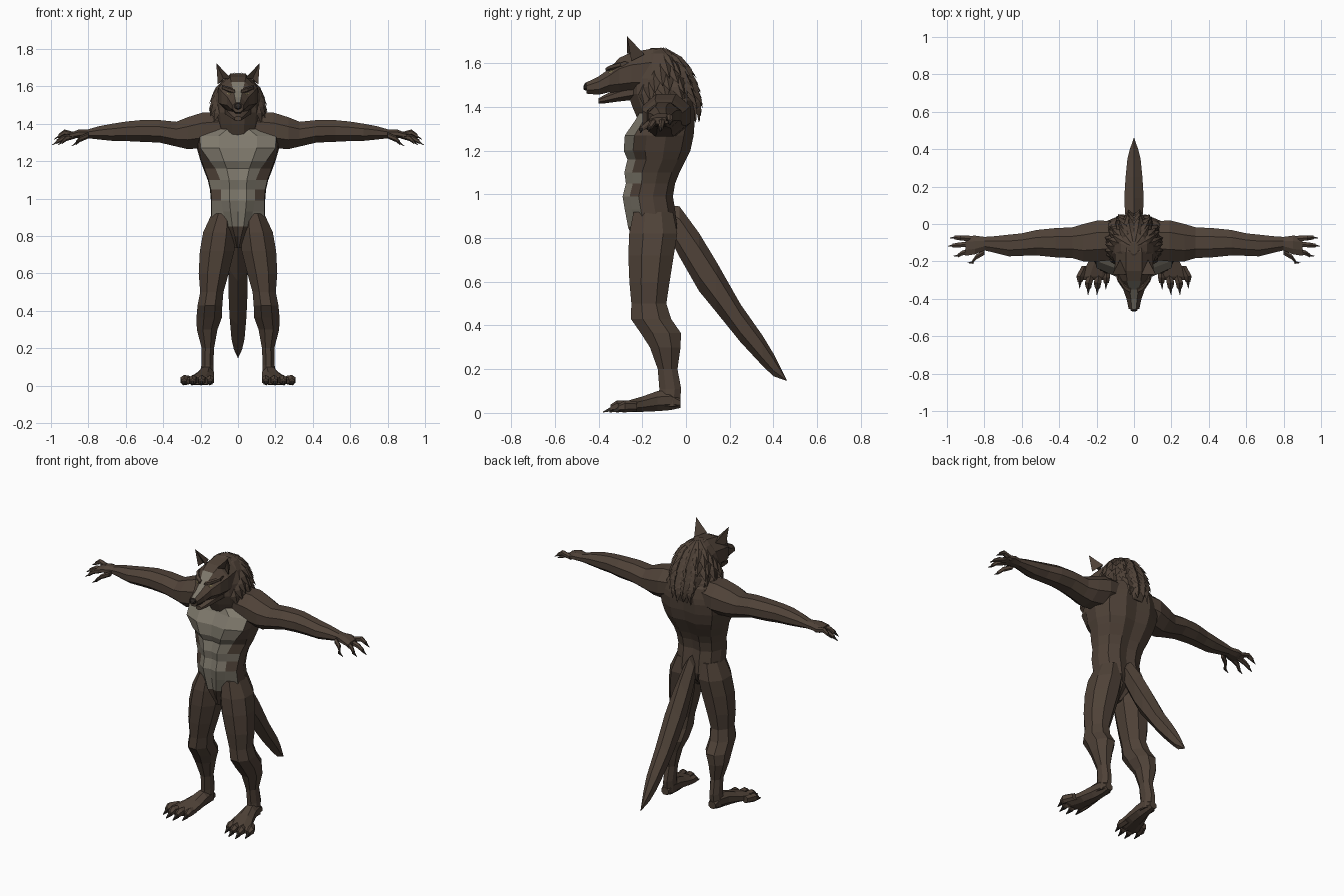
import bpy, bmesh, math
from mathutils import Vector

if "Cube" in bpy.data.objects:
    bpy.data.objects.remove(bpy.data.objects["Cube"])


def material(name, rgb):
    m = bpy.data.materials.new(name)
    m.use_nodes = True
    m.diffuse_color = (*rgb, 1)
    m.node_tree.nodes["Principled BSDF"].inputs["Base Color"].default_value = (*rgb, 1)
    return m


FUR = material("brown fur", (0.078, 0.054, 0.039))
PALE = material("pale grey fur", (0.21, 0.19, 0.15))
DARK = material("dark claw", (0.03, 0.024, 0.02))
EYE = material("pale eye", (0.4, 0.33, 0.16))


def finish(bm, name, mats, mirror=False, rule=None):
    """Turn a bmesh into a flat-shaded object, optionally mirrored in x."""
    bmesh.ops.recalc_face_normals(bm, faces=bm.faces)
    bm.normal_update()
    if rule:
        for f in bm.faces:
            f.material_index = rule(f.calc_center_median(), f.normal)
    me = bpy.data.meshes.new(name)
    bm.to_mesh(me)
    bm.free()
    for m in mats:
        me.materials.append(m)
    ob = bpy.data.objects.new(name, me)
    bpy.context.collection.objects.link(ob)
    if mirror:
        ob.modifiers.new("mirror", "MIRROR").use_axis = (True, False, False)
    return ob


def loft(bm, rings):
    """Skin a closed tube through rings with equal point counts."""
    loops = [[bm.verts.new(p) for p in r] for r in rings]
    n = len(loops[0])
    for a, b in zip(loops, loops[1:]):
        for i in range(n):
            j = (i + 1) % n
            bm.faces.new((a[i], a[j], b[j], b[i]))
    bm.faces.new(loops[0])
    bm.faces.new(loops[-1])


def tube(bm, axis, stations, n=8):
    """Loft ellipses (x, y, z, ra, rb) lying across a world axis."""
    u, v = {"x": ((0, 1, 0), (0, 0, 1)), "y": ((1, 0, 0), (0, 0, 1)),
            "z": ((1, 0, 0), (0, 1, 0))}[axis]
    u, v = Vector(u), Vector(v)
    k = 1 / math.cos(math.pi / n)
    rings = []
    for x, y, z, a, b in stations:
        angles = [2 * math.pi * (i + 0.5) / n for i in range(n)]
        rings.append([Vector((x, y, z)) + u * a * k * math.cos(t) + v * b * k * math.sin(t)
                      for t in angles])
    loft(bm, rings)


def limb(name, axis, stations, n=8, mirror=True, mats=(FUR,), rule=None):
    bm = bmesh.new()
    tube(bm, axis, stations, n)
    return finish(bm, name, mats, mirror, rule)


# Torso: z, pale half width, half width, front y, back y
TORSO = [(.735, .01, .025, -.21, -.13), (.80, .035, .085, -.245, -.06),
         (.85, .06, .145, -.265, -.04), (.93, .08, .145, -.28, -.05),
         (.99, .09, .145, -.29, -.06), (1.05, .09, .15, -.275, -.05),
         (1.10, .095, .162, -.282, -.03), (1.16, .12, .185, -.268, 0),
         (1.20, .15, .2, -.285, .02), (1.27, .2, .22, -.28, .035),
         (1.335, .205, .22, -.235, .04), (1.37, .12, .2, -.215, .04),
         (1.43, .08, .16, -.19, .035), (1.48, .05, .09, -.17, 0)]
rings = []
for z, b, w, f, k in TORSO:
    d = k - f
    half = [(b * .5, f), (b, f + .14 * d), (w * .97, f + .32 * d), (w, f + .6 * d),
            (w * .82, f + .86 * d), (w * .4, k)]
    right = [Vector((x, y, z)) for x, y in half]
    left = [Vector((-p.x, p.y, z)) for p in reversed(right)]
    rings.append([Vector((0, f + .012, z))] + right + [Vector((0, k - .012, z))] + left)
bm = bmesh.new()
loft(bm, rings)


def belly(c, nrm):
    span = [r for r in TORSO if r[0] <= c.z][-1] if c.z > TORSO[0][0] else TORSO[0]
    return int(.85 < c.z < 1.36 and c.y < span[3] + .055 and nrm.y < -.3 and abs(c.x) < .17)


finish(bm, "torso", (FUR, PALE), rule=belly)

# Limbs
limb("arms", "x", [(.08, -.09, 1.38, .10, .08), (.19, -.09, 1.365, .11, .095),
                   (.27, -.10, 1.35, .10, .085), (.33, -.10, 1.345, .082, .066),
                   (.42, -.10, 1.36, .078, .06), (.52, -.10, 1.362, .068, .058),
                   (.60, -.11, 1.36, .06, .052), (.67, -.115, 1.355, .058, .046),
                   (.74, -.11, 1.352, .045, .036), (.80, -.105, 1.347, .036, .024),
                   (.85, -.112, 1.347, .05, .023), (.90, -.118, 1.337, .052, .014)])
limb("legs", "z", [(.08, -.15, .92, .06, .09), (.098, -.15, .82, .088, .11),
                   (.112, -.16, .72, .092, .104), (.13, -.167, .6, .08, .092),
                   (.14, -.17, .5, .062, .08), (.15, -.16, .43, .066, .092),
                   (.154, -.115, .365, .068, .092), (.165, -.095, .3, .055, .07),
                   (.161, -.084, .2, .033, .045), (.164, -.072, .11, .032, .05),
                   (.167, -.08, .03, .036, .05)])
limb("feet", "y", [(.167, -.025, .045, .025, .022), (.167, -.07, .058, .036, .045),
                   (.172, -.13, .054, .044, .046), (.185, -.2, .04, .058, .035),
                   (.205, -.28, .028, .076, .024), (.208, -.3, .022, .07, .016)])

# Toes and fingers, each with a pointed claw
toes, toe_claws = bmesh.new(), bmesh.new()
for x0, x1, tip in ((.148, .148, -.35), (.185, .195, -.38), (.225, .243, -.38), (.262, .288, -.345)):
    tube(toes, "y", [(x0, tip + .12, .03, .018, .02), (x1, tip + .065, .03, .02, .024),
                     (x1, tip + .035, .022, .013, .014)], 6)
    tube(toe_claws, "y", [(x1, tip + .045, .02, .011, .012), (x1 + .003, tip, .004, .001, .002)], 4)
finish(toes, "toes", (FUR,), True)
finish(toe_claws, "toe_claws", (DARK,), True)

fingers, claws = bmesh.new(), bmesh.new()
for y0, y1, x, z in ((-.078, -.072, .985, 1.32), (-.108, -.115, .995, 1.29),
                     (-.142, -.168, .965, 1.29), (-.15, -.205, .89, 1.285)):
    x0 = min(.87, x - .09)
    mid = (x0 + x) / 2
    tube(fingers, "x", [(x0, y0, 1.338, .015, .014), (mid, (y0 + y1) / 2, z + .034, .013, .014),
                        (x - .025, y1, z + .014, .01, .01)], 6)
    tube(claws, "x", [(x - .032, y1, z + .017, .008, .008), (x, y1 - .003, z - .004, .001, .001)], 4)
finish(fingers, "fingers", (FUR,), True)
finish(claws, "finger_claws", (DARK,), True)

# Tail
limb("tail", "y", [(0, -.08, .88, .02, .06), (0, -.03, .83, .035, .10), (0, .06, .69, .048, .115),
                   (0, .14, .575, .052, .1), (0, .25, .41, .045, .075), (0, .35, .285, .035, .06),
                   (0, .40, .22, .022, .045), (0, .46, .15, .001, .003)], 6, False)

# Head with a pale muzzle bridge
limb("head", "y", [(0, -.05, 1.55, .08, .09), (0, -.15, 1.56, .10, .108),
                   (0, -.25, 1.552, .104, .098), (0, -.305, 1.54, .088, .085),
                   (0, -.35, 1.522, .058, .054), (0, -.40, 1.498, .04, .042),
                   (0, -.455, 1.487, .028, .026)], 8, False, (FUR, PALE),
     lambda c, n: int(-.455 < c.y < -.32 and n.z > .6 and abs(c.x) < .02))
limb("lower_jaw", "y", [(0, -.22, 1.475, .075, .04), (0, -.31, 1.455, .055, .03),
                        (0, -.37, 1.437, .034, .02), (0, -.40, 1.428, .02, .012)], 8, False)
limb("nose", "y", [(0, -.44, 1.498, .022, .016), (0, -.462, 1.493, .018, .015),
                   (0, -.468, 1.49, .01, .008)], 6, False, (DARK,))
limb("brows", "x", [(.015, -.352, 1.572, .016, .01), (.05, -.33, 1.582, .02, .013),
                    (.085, -.28, 1.595, .02, .012)], 6)
limb("eyes", "x", [(.03, -.352, 1.556, .006, .003), (.045, -.345, 1.559, .006, .006),
                   (.06, -.33, 1.563, .006, .003)], 6, True, (EYE,))

# Ears: hollow-fronted leaning pyramids
bm = bmesh.new()
inner, outer, back, hollow, tip = [bm.verts.new(p) for p in (
    (.04, -.27, 1.645), (.108, -.25, 1.61), (.075, -.19, 1.64), (.078, -.245, 1.64), (.116, -.27, 1.725))]
for tri in ((inner, hollow, tip), (hollow, outer, tip), (outer, back, tip), (back, inner, tip),
            (inner, back, outer, hollow)):
    bm.faces.new(tri)
finish(bm, "ears", (FUR,), True)

# Mane core: z, centre y, half width, half depth
MANE = [(1.33, -.09, .11, .125), (1.40, -.095, .125, .15), (1.46, -.11, .132, .155),
        (1.53, -.12, .125, .145), (1.60, -.125, .103, .115), (1.645, -.125, .07, .075),
        (1.67, -.13, .02, .03)]
limb("mane_core", "z", [(0, y, z, a, b) for z, y, a, b in MANE], 12, False)


def mane_point(z, t, out):
    """Point on the mane at height z, angle t from straight back."""
    for lo, hi in zip(MANE, MANE[1:]):
        if z <= hi[0] or hi is MANE[-1]:
            k = max(-.5, min(1, (z - lo[0]) / (hi[0] - lo[0])))
            y, a, b = [p + (q - p) * k for p, q in zip(lo[1:], hi[1:])]
            return Vector((math.sin(t) * (a + out), y + math.cos(t) * (b + out), z))


# Overlapping rows of pointed tufts
bm = bmesh.new()
for row in range(8):
    z = 1.66 - row * .034
    reach = math.radians(75 if row < 2 else 100 if row < 4 else 122)
    count = 6 + row
    for i in range(count + row % 2):
        t = -reach + 2 * reach * (i + .5 * (1 - row % 2)) / count
        w = reach / count * 1.1
        drop = .085 + .012 * (i % 2)
        top = bm.verts.new(mane_point(z + .015, t, 0))
        left = bm.verts.new(mane_point(z - .035, t - w, .004))
        right = bm.verts.new(mane_point(z - .035, t + w, .004))
        ridge = bm.verts.new(mane_point(z - .03, t, .018))
        point = bm.verts.new(mane_point(z - drop, t, .028))
        for f in ((top, left, ridge), (top, ridge, right), (left, point, ridge),
                  (ridge, point, right), (top, right, point, left)):
            bm.faces.new(f)
finish(bm, "mane_tufts", (FUR,))
